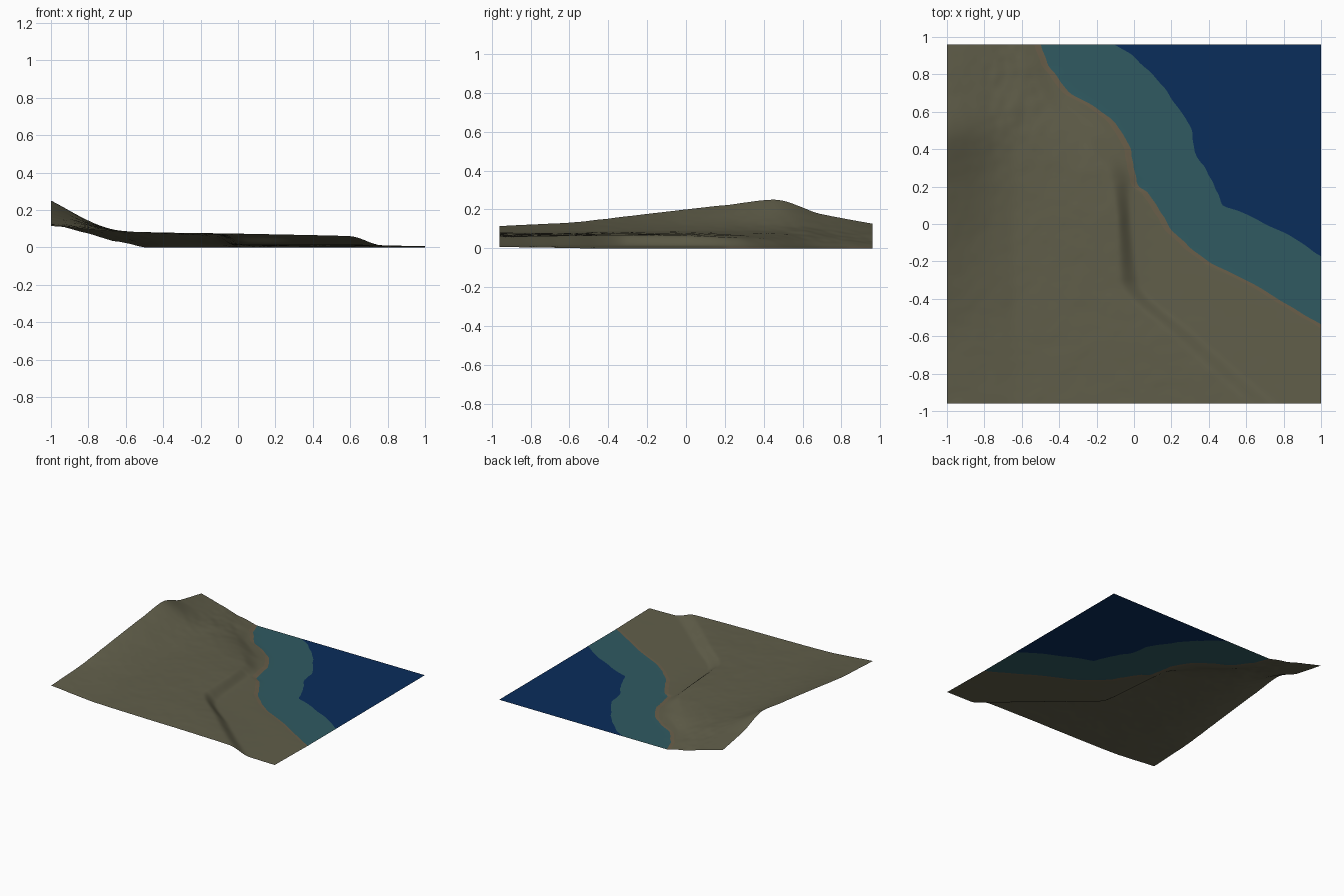
import bpy, bmesh
from mathutils import Vector, noise

if "Cube" in bpy.data.objects:
    bpy.data.objects.remove(bpy.data.objects["Cube"])


def curve(points):
    """Smooth monotone interpolation through (position, value) points."""
    p = sorted(points)
    d = [(b[1] - a[1]) / (b[0] - a[0]) for a, b in zip(p, p[1:])]
    m = [d[0]] + [2 * a * b / (a + b) if a * b > 0 else 0 for a, b in zip(d, d[1:])] + [d[-1]]

    def f(t):
        i = 0
        while i < len(d) - 1 and t > p[i + 1][0]:
            i += 1
        h = p[i + 1][0] - p[i][0]
        s = (t - p[i][0]) / h
        return ((1 + 2 * s) * (1 - s) ** 2 * p[i][1] + s * (1 - s) ** 2 * h * m[i]
                + s * s * (3 - 2 * s) * p[i + 1][1] + s * s * (s - 1) * h * m[i + 1])
    return f


# Shoreline and edge of the shallows: (y, x); both run past x = 1 and are trimmed later
coast = curve([(.96, -.5), (.88, -.47), (.8, -.42), (.7, -.34), (.62, -.2), (.56, -.12),
               (.48, -.06), (.4, -.02), (.3, 0), (.2, .03), (.17, .07), (.1, .12), (0, .18),
               (-.1, .27), (-.2, .4), (-.3, .6), (-.4, .77), (-.54, 1), (-.96, 1.7)])
deep = curve([(.96, -.1), (.89, 0), (.8, .1), (.7, .18), (.6, .25), (.5, .31), (.4, .32),
              (.3, .38), (.2, .43), (.1, .48), (.07, .56), (0, .7), (-.06, .83), (-.17, 1),
              (-.54, 1.7), (-.96, 2.4)])

# Land sections: y, hill z at x=-1, -.72, -.62, bluff top x z, bluff foot x z
sections = [(-.96, .115, .09, .082, .6, .06, .77, .011),
            (-.6, .132, .098, .085, .2, .066, .35, .012),
            (-.3, .165, .103, .086, -.08, .068, .03, .012),
            (0, .2, .105, .087, -.09, .065, -.01, .012),
            (.25, .228, .108, .088, -.13, .055, -.03, .011),
            (.45, .25, .11, .088, -.3, .05, -.13, .011),
            (.7, .175, .085, .065, -.5, .035, -.41, .008),
            (.96, .127, .052, .028, -.575, .017, -.53, .006)]
section_curves = [curve([(s[0], s[k]) for s in sections]) for k in range(1, 8)]


def roughness(x, y, z):
    """Gentle bumps, stronger on the gullied northern hill foot."""
    amp = .0015
    if -.85 < x < -.45 and y > .3:
        amp += .004 * min(1, (y - .3) * 4) * min(1, (.2 - abs(x + .65)) * 8)
    amp *= min(1, z / .04)
    v = Vector((x * 7, y * 7, 0))
    return amp * (noise.noise(v) + .6 * noise.noise(v * 2.3))


# Columns per band: land, sand, shallow water, deep water
bands = [110, 2, 6, 6]
rows = 192
bm = bmesh.new()
grid = []
for j in range(rows + 1):
    y = -.96 + 1.92 * j / rows
    c, e = coast(y), deep(y)
    c += .012 * noise.noise(Vector((0, y * 16, 3)))
    e += .012 * noise.noise(Vector((5, y * 16, 0)))
    hill, slope, foot, xt, zt, xb, zb = [f(y) for f in section_curves]
    height = curve([(-1, hill), (-.72, slope), (-.62, foot), (xt, zt), (xb, zb), (c, 0)])
    stops = [-1, c - .035, c, e, 2.6]
    xs = [-1]
    for a, b, n in zip(stops, stops[1:], bands):
        xs += [a + (b - a) * k / n for k in range(1, n + 1)]
    line = []
    for x in xs:
        z = height(x) if x < c else 0
        if z > 0:
            z = max(0, z + roughness(x, y, z))
        line.append(bm.verts.new((x, y, z)))
    grid.append(line)

# One material per band
band_of = [i for i, n in enumerate(bands) for _ in range(n)]
for a, b in zip(grid, grid[1:]):
    for k, band in enumerate(band_of):
        face = bm.faces.new((a[k], a[k + 1], b[k + 1], b[k]))
        face.material_index = band
        face.smooth = True

# Trim the sheet square at the eastern edge
bmesh.ops.bisect_plane(bm, geom=bm.verts[:] + bm.edges[:] + bm.faces[:], dist=1e-6,
                       plane_co=(1, 0, 0), plane_no=(1, 0, 0), clear_outer=True)

mesh = bpy.data.meshes.new("coastal_terrain")
bm.to_mesh(mesh)
bm.free()
for name, col in [("olive land", (.118, .112, .068)), ("brown shore", (.14, .112, .067)),
                  ("shallow teal water", (.029, .102, .120)), ("deep blue water", (.003, .026, .105))]:
    mat = bpy.data.materials.new(name)
    mat.diffuse_color = (*col, 1)
    mat.use_nodes = True
    mat.node_tree.nodes["Principled BSDF"].inputs["Base Color"].default_value = mat.diffuse_color
    mesh.materials.append(mat)
bpy.context.collection.objects.link(bpy.data.objects.new("coastal_terrain", mesh))
